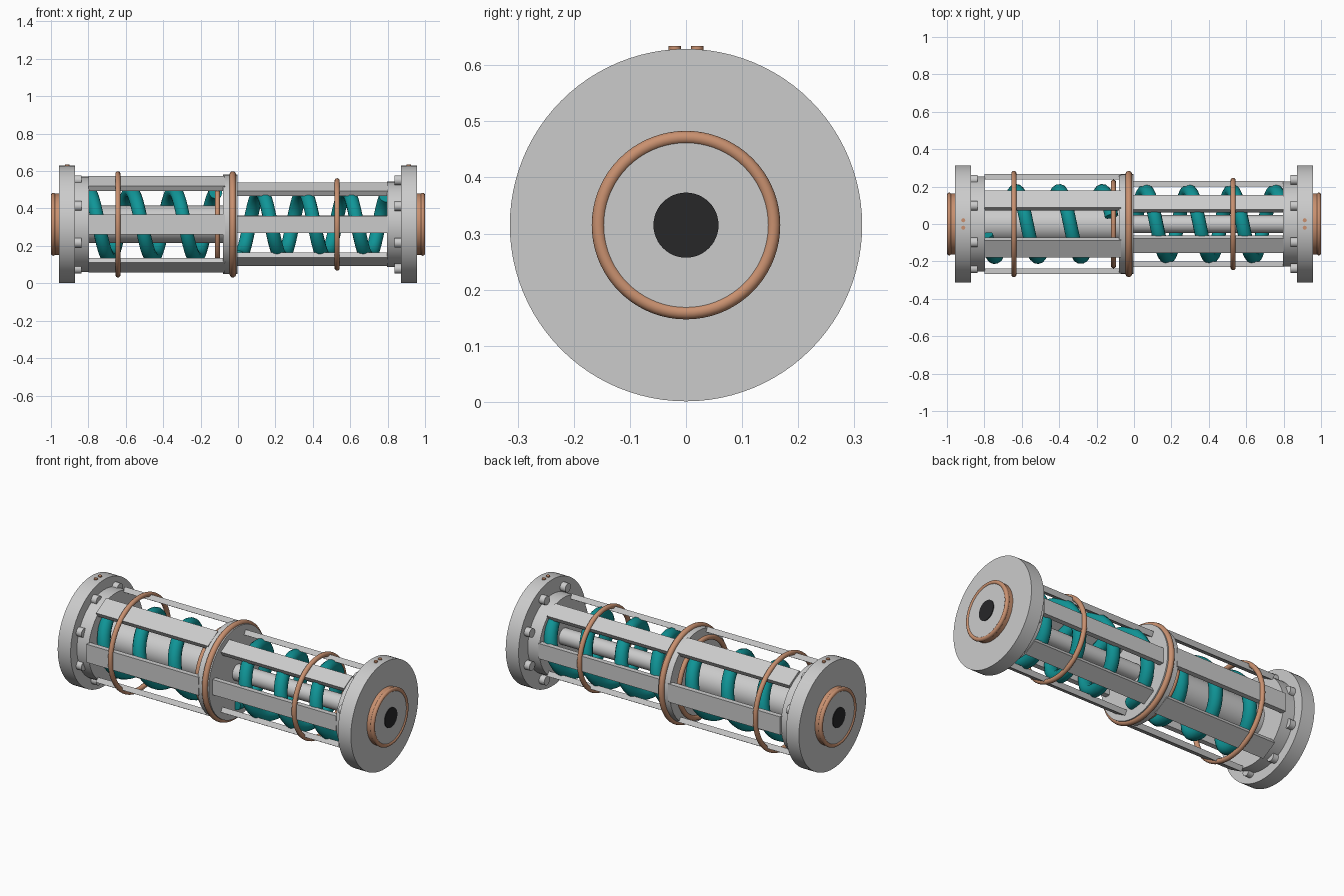
import bpy, math
from mathutils import Matrix

if "Cube" in bpy.data.objects:
    bpy.data.objects.remove(bpy.data.objects["Cube"])

CZ = 0.315  # height of the long axis
AXIS = Matrix.Rotation(math.pi / 2, 4, 'Y')


def material(name, color):
    m = bpy.data.materials.new(name)
    m.diffuse_color = (*color, 1)
    m.use_nodes = True
    m.node_tree.nodes["Principled BSDF"].inputs["Base Color"].default_value = m.diffuse_color
    return m


COPPER = material("copper", (0.58, 0.28, 0.16))
TEAL = material("teal", (0.005, 0.3, 0.31))
DARK = material("dark", (0.02, 0.02, 0.022))
STEEL = material("light_steel", (0.75, 0.75, 0.75))


def finish(name, mat=None):
    o = bpy.context.object
    o.name = name
    if mat:
        o.data.materials.append(mat)
    bpy.ops.object.shade_smooth_by_angle(angle=math.radians(35))
    return o


def disc(name, x0, x1, r, mat=None, y=0, z=0, verts=64):
    """Cylinder along x between x0 and x1, offset from the main axis."""
    bpy.ops.mesh.primitive_cylinder_add(
        vertices=verts, radius=r, depth=abs(x1 - x0),
        location=((x0 + x1) / 2, y, CZ + z), rotation=(0, math.pi / 2, 0))
    return finish(name, mat)


def ring(name, x, outer, tube):
    bpy.ops.mesh.primitive_torus_add(
        major_radius=outer - tube, minor_radius=tube, major_segments=72,
        minor_segments=14, location=(x, 0, CZ), rotation=(0, math.pi / 2, 0))
    return finish(name, COPPER)


def slats(name, x0, x1, outer, width, thick):
    """Six flat bars spaced evenly round the axis."""
    for i in range(6):
        a = i * math.pi / 3
        r = outer - thick / 2
        bpy.ops.mesh.primitive_cube_add(
            size=1, location=((x0 + x1) / 2, r * math.cos(a), CZ + r * math.sin(a)),
            rotation=(a, 0, 0))
        o = bpy.context.object
        o.scale = (x1 - x0, thick, width)
        o.name = f"{name}_{i + 1}"


# Both ends: flange, hub, copper rim, bore, bolts and two small studs
for s, side, collar_r in ((-1, "left", 0.255), (1, "right", 0.228)):
    disc(side + "_flange", s * 0.872, s * 0.956, 0.314, verts=96)
    disc(side + "_collar", s * 0.797, s * 0.874, collar_r)
    disc(side + "_hub_rim", s * 0.95, s * 0.988, 0.164, COPPER)
    ring(side + "_hub_ring", s * 0.988, 0.168, 0.012)
    disc(side + "_hub_face", s * 0.95, s * 0.995, 0.158)
    disc(side + "_bore", s * 0.95, s * 0.999, 0.058, DARK, verts=48)
    for i in range(8):
        a = (i + 0.5) * math.pi / 4
        disc(f"{side}_bolt_{i + 1}", s * 0.838, s * 0.874, 0.026,
             y=0.256 * math.cos(a), z=0.256 * math.sin(a), verts=20)
    for y in (-0.02, 0.02):
        bpy.ops.mesh.primitive_cylinder_add(
            vertices=20, radius=0.011, depth=0.03, location=(s * 0.913, y, 0.619))
        finish(side + "_stud", COPPER)

# Middle plate
disc("middle_plate", -0.08, -0.004, 0.266, verts=80)

# Cage bars
slats("left_bar", -0.8, -0.07, 0.267, 0.107, 0.03)
slats("right_bar", -0.01, 0.8, 0.231, 0.09, 0.03)

# Copper hoops
ring("left_hoop", -0.642, 0.284, 0.014)
ring("middle_hoop", -0.028, 0.284, 0.017)
ring("inner_hoop", -0.11, 0.237, 0.014)
ring("right_hoop", 0.53, 0.247, 0.014)

# Damper body and rod
disc("damper_body", -0.8, -0.07, 0.1)
disc("damper_rod", -0.02, 0.8, 0.047, STEEL, verts=40)


# Coil springs
def spring(name, x0, x1, phase_x, pitch=0.2305, radius=0.177, tube=0.037):
    n = int((x1 - x0) / pitch * 40)
    c = bpy.data.curves.new(name, 'CURVE')
    c.dimensions = '3D'
    c.bevel_depth = tube
    c.bevel_resolution = 4
    c.use_fill_caps = True
    sp = c.splines.new('POLY')
    sp.points.add(n)
    for i, p in enumerate(sp.points):
        x = x0 + (x1 - x0) * i / n
        a = (x - phase_x) / pitch * 2 * math.pi
        p.co = (x, radius * math.cos(a), CZ + radius * math.sin(a), 1)
    sp.use_smooth = True
    c.materials.append(TEAL)
    o = bpy.data.objects.new(name, c)
    bpy.context.collection.objects.link(o)


spring("left_spring", -0.79, -0.12, -0.63)
spring("right_spring", 0.0, 0.79, 0.062)
